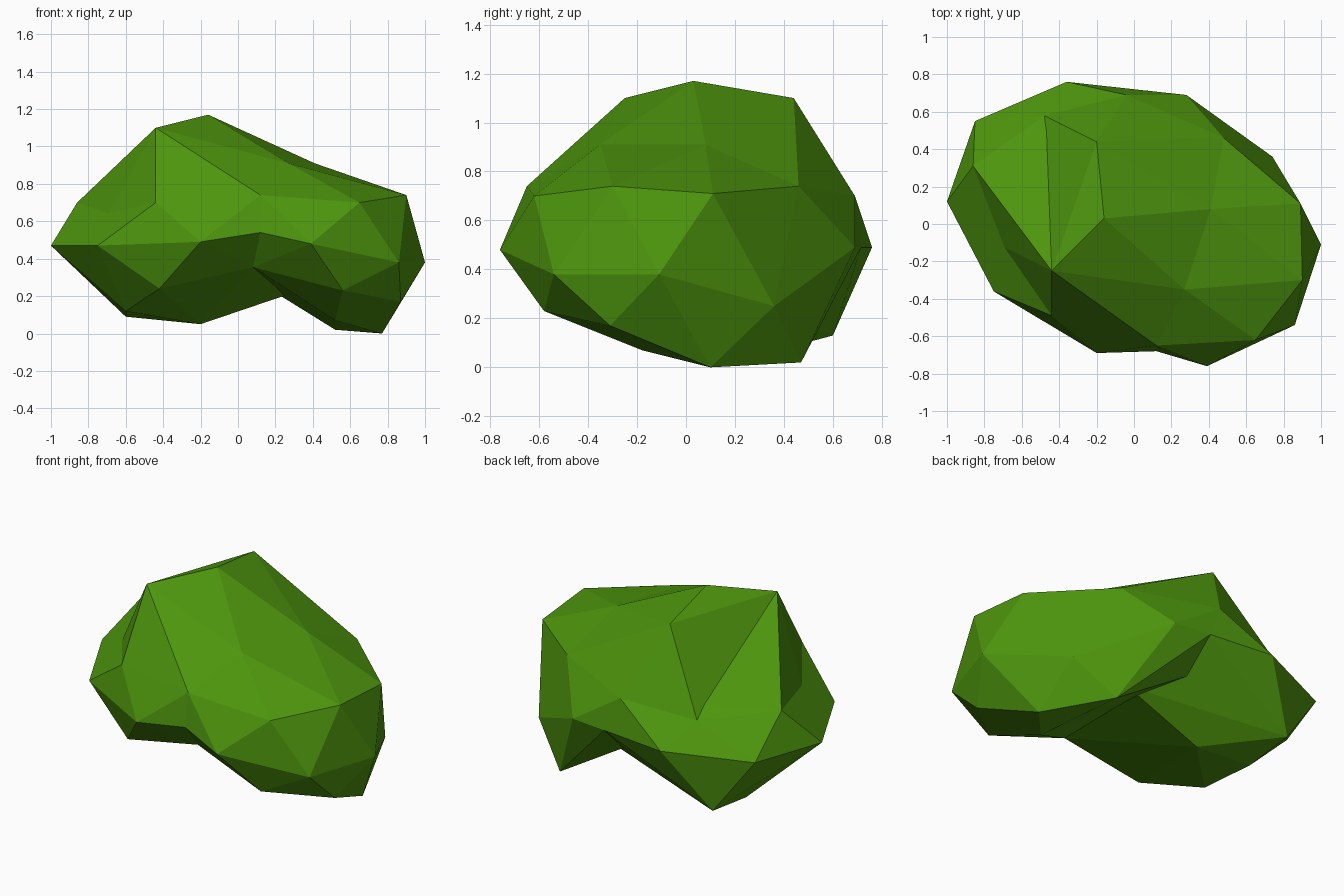
import bpy
import bmesh
from mathutils import Vector

# Remove only the default object
default_object = bpy.data.objects.get("Cube")
if default_object:
    bpy.data.objects.remove(default_object, do_unlink=True)

# Single leaf colour
leaf_green = bpy.data.materials.new("leaf_green")
leaf_green.use_nodes = True
leaf_colour = (0.075, 0.30, 0.004, 1)
leaf_green.diffuse_color = leaf_colour
shader = leaf_green.node_tree.nodes["Principled BSDF"]
shader.inputs["Base Color"].default_value = leaf_colour
shader.inputs["Roughness"].default_value = 0.9


def faceted_clump(name, *corner_groups):
    """Wrap groups of corner points in a flat-faced convex shell."""
    bm = bmesh.new()
    for group in corner_groups:
        for corner in group:
            bm.verts.new(Vector(corner))
    result = bmesh.ops.convex_hull(bm, input=list(bm.verts))
    unused = set(result["geom_interior"]) | set(result["geom_unused"])
    loose = [item for item in unused
             if isinstance(item, bmesh.types.BMVert) and item.is_valid]
    bmesh.ops.delete(bm, geom=loose, context="VERTS")
    bmesh.ops.recalc_face_normals(bm, faces=list(bm.faces))
    mesh = bpy.data.meshes.new(name)
    bm.to_mesh(mesh)
    bm.free()
    mesh.materials.append(leaf_green)
    clump = bpy.data.objects.new(name, mesh)
    bpy.context.collection.objects.link(clump)
    return clump


# Seam corners where the clumps grow into each other
crest = [(-.44, -.25, 1.1)]
front_seam = [(.12, -.65, .74), (.12, -.68, .54)]
arch_top = [(.08, -.5, .355)]
back_seam = [(-.48, .58, .64), (-.04, .69, .7), (.05, .715, .49)]
seam = front_seam + back_seam

# Corners shared by the crown and the shoulder below it
upper_join = [(.41, .08, .91), (.27, -.35, .91), (.48, .46, .74)]
lower_join = [(.39, -.76, .48), (.28, .69, .49), (.56, -.58, .23), (.52, -.18, .07)]
join = upper_join + lower_join

# Crown clump at the top
crown = [(-.16, .03, 1.17), (-.2, .44, 1.1)]
faceted_clump("crown_leaf_clump", crest, seam, arch_top, crown, join)

# Shoulder clump with its waist and foot
shoulder = [(.89, .11, .71), (.9, -.3, .74), (.65, -.62, .7)]
waist = [(.86, -.54, .38), (1, -.11, .38), (.74, .36, .25)]
foot = [(.87, -.31, .17), (.77, .1, 0), (.52, .47, .02)]
faceted_clump("shoulder_leaf_clump", seam, join, shoulder, waist, foot)

# Ridge running from the crest down to the shared upper edge
upper_edge = [(-.44, -.49, .7), (-.7, -.12, .63), (-.86, .31, .7)]
shared_ring = [(-.2, -.69, .49), (-.85, .55, .47), (-.36, .76, .49)]
faceted_clump("ridge_leaf_clump", crest, seam, arch_top, upper_edge, shared_ring)

# Low clump: outer corners, underside and buried root
outer_ring = [(-.75, -.36, .47), (-1, .12, .47)]
underside = [(-.42, -.46, .24), (-.6, -.11, .12), (-.6, .28, .09),
             (-.6, .6, .13), (-.2, .3, .05)]
buried_root = [(.33, .33, .23)]
faceted_clump("side_leaf_clump", seam, arch_top, upper_edge, shared_ring,
              outer_ring, underside, buried_root)
